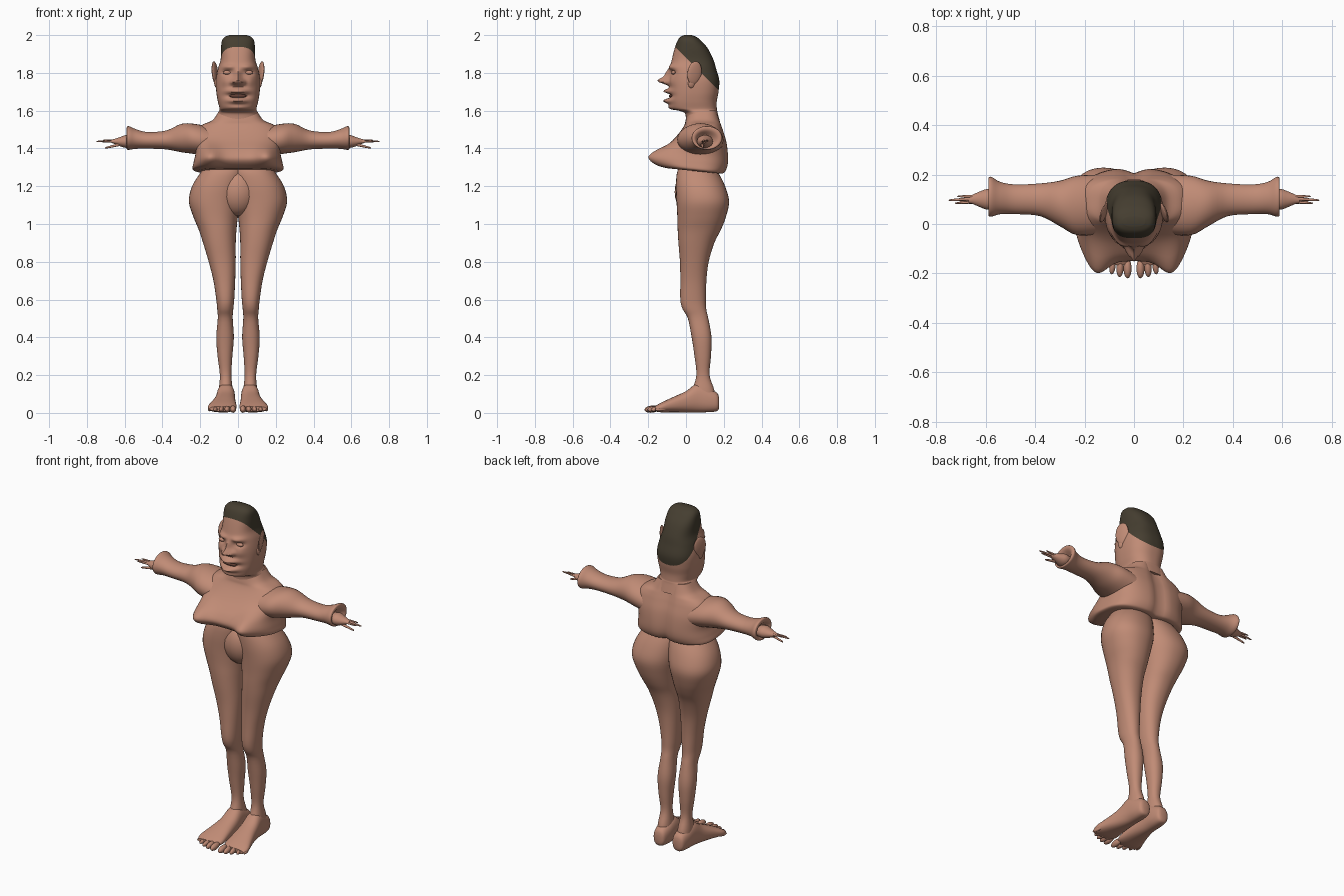
import bpy, bmesh, math
from mathutils import Vector, Matrix


def material(name, rgb):
    m = bpy.data.materials.new(name)
    m.diffuse_color = (*rgb, 1)
    return m


SKIN = material("skin", (0.53, 0.26, 0.18))
HAIR = material("dark hair", (0.06, 0.048, 0.03))
MOUTH = material("mouth dark", (0.12, 0.05, 0.035))


def finish(name, bm, mats, mirror):
    bmesh.ops.recalc_face_normals(bm, faces=bm.faces[:])
    me = bpy.data.meshes.new(name)
    for f in bm.faces:
        f.smooth = True
    bm.to_mesh(me)
    bm.free()
    me.set_sharp_from_angle(angle=math.radians(55))
    for m in mats:
        me.materials.append(m)
    ob = bpy.data.objects.new(name, me)
    bpy.context.collection.objects.link(ob)
    if mirror:
        ob.modifiers.new("mirror", 'MIRROR')
    return ob


def smooth_rows(rows, steps):
    """Catmull-Rom interpolation between the given sections."""
    out = []
    for i in range(len(rows) - 1):
        p = [rows[max(0, min(len(rows) - 1, i + k))] for k in (-1, 0, 1, 2)]
        for s in range(steps):
            t = s / steps
            out.append([0.5 * (2 * b + (c - a) * t + (2 * a - 5 * b + 4 * c - d) * t * t
                               + (3 * b - a - 3 * c + d) * t ** 3) for a, b, c, d in zip(*p)])
    return out + [list(rows[-1])]


def loft(name, rows, axis, mirror=False, steps=4, seg=32, expo=2.0, deform=None, hairline=None):
    """Rows are (position along axis, a min, a max, b min, b max)."""
    bm = bmesh.new()
    rings = []
    for t, a0, a1, b0, b1 in smooth_rows(rows, steps):
        ring = []
        for k in range(seg):
            w = 2 * math.pi * k / seg
            c, s = math.cos(w), math.sin(w)
            a = (a0 + a1) / 2 + (a1 - a0) / 2 * math.copysign(abs(c) ** (2 / expo), c)
            b = (b0 + b1) / 2 + (b1 - b0) / 2 * math.copysign(abs(s) ** (2 / expo), s)
            p = Vector({'x': (t, a, b), 'y': (a, t, b), 'z': (a, b, t)}[axis])
            if deform:
                deform(p)
            ring.append(bm.verts.new(p))
        rings.append(ring)
    for r, q in zip(rings, rings[1:]):
        for k in range(seg):
            j = (k + 1) % seg
            bm.faces.new((r[k], r[j], q[j], q[k]))
    bm.faces.new(rings[0])
    bm.faces.new(rings[-1])
    mats = [SKIN]
    if hairline:
        co, no = Vector(hairline[0]), Vector(hairline[1])
        bmesh.ops.bisect_plane(bm, geom=bm.verts[:] + bm.edges[:] + bm.faces[:],
                               plane_co=co, plane_no=no)
        for f in bm.faces:
            f.material_index = int((f.calc_center_median() - co).dot(no) > 0)
        mats.append(HAIR)
    return finish(name, bm, mats, mirror)


def ball(name, loc, size, rot=(0, 0, 0), mat=SKIN, mirror=True):
    bm = bmesh.new()
    bmesh.ops.create_uvsphere(bm, u_segments=24, v_segments=14, radius=1)
    turn = Matrix.Rotation(rot[2], 4, 'Z') @ Matrix.Rotation(rot[1], 4, 'Y') @ Matrix.Rotation(rot[0], 4, 'X')
    bm.transform(Matrix.Translation(loc) @ turn @ Matrix.Diagonal((*size, 1)))
    return finish(name, bm, [mat], mirror)


def gauss(v, mid, width):
    return math.exp(-((v - mid) / width) ** 2)


# Head: face relief as bumps (x, z, x width, z width, height)
FACE = [(0, 1.757, .02, .018, .06), (0, 1.79, .014, .03, .025), (.026, 1.75, .014, .013, .03),
        (0, 1.703, .05, .013, .037), (0, 1.652, .045, .014, .037), (0, 1.615, .05, .018, .014),
        (.05, 1.832, .035, .012, .014), (.058, 1.802, .025, .013, -.016),
        (.065, 1.755, .025, .025, .008), (0, 1.678, .05, .011, -.02)]


def face_relief(p):
    if p.y < 0:
        k = min(1, -p.y / 0.05)
        p.y -= k * sum(h * gauss(abs(p.x), x, sx) * gauss(p.z, z, sz) for x, z, sx, sz, h in FACE)


loft("head", [(z, -w, w, f, b) for z, w, f, b in [
    (1.54, .115, .0, .18), (1.585, .107, -.005, .168), (1.60, .10, -.035, .165),
    (1.612, .098, -.075, .163), (1.65, .107, -.085, .163), (1.70, .115, -.085, .172),
    (1.76, .117, -.085, .176), (1.82, .107, -.085, .16), (1.87, .092, -.075, .145),
    (1.93, .09, -.06, .115), (1.97, .085, -.045, .08), (1.99, .07, -.03, .055),
    (2.0, .045, -.01, .03)]], 'z', steps=7, seg=96, expo=2.5, deform=face_relief,
    hairline=((0, 0, 1.88), (0, .7071, .7071)))

ball("eye", (.058, -.066, 1.802), (.022, .012, .011))
ball("mouth", (0, -.078, 1.678), (.045, .012, .011), mat=MOUTH, mirror=False)
ball("ear", (.122, .045, 1.80), (.011, .04, .062), (-.1, .12, .35))
ball("ear_lobe", (.115, .03, 1.745), (.010, .02, .026), (0, .1, .3))


# Torso: boxy chest with two forward points and a spine groove
def chest_relief(p):
    if p.y < 0.05:
        k = min(1, (0.05 - p.y) / 0.1)
        p.y -= k * .07 * gauss(abs(p.x), .155, .06) * gauss(p.z, 1.335, .07)
    elif p.y > 0.1:
        p.y -= .02 * gauss(p.x, 0, .035)
    p.z -= .1 * p.y * max(0, min(1, (1.5 - p.z) / .12))


loft("torso", [(z, -w, w, f, b) for z, w, f, b in [
    (1.285, .215, -.07, .19), (1.295, .24, -.12, .207), (1.33, .235, -.15, .222),
    (1.38, .225, -.125, .225), (1.44, .23, -.07, .217), (1.49, .225, -.03, .2),
    (1.525, .19, -.008, .188), (1.55, .135, -.002, .18), (1.60, .10, .01, .165)]],
    'z', steps=5, seg=80, expo=2.8, deform=chest_relief)

# Arm with a flared cuff and a recessed end
loft("arm", [(x, y - ry, y + ry, z - rz, z + rz) for x, y, z, ry, rz in [
    (.13, .08, 1.43, .12, .08), (.23, .075, 1.45, .12, .08), (.30, .083, 1.455, .092, .075),
    (.38, .098, 1.445, .066, .05), (.48, .1, 1.443, .06, .044), (.54, .105, 1.45, .065, .052),
    (.575, .11, 1.455, .08, .062), (.588, .11, 1.455, .077, .06), (.586, .108, 1.45, .06, .045),
    (.56, .1, 1.44, .035, .03)]], 'x', mirror=True)

# Hand, fingers and thumb
loft("hand", [(x, y - ry, y + ry, z - rz, z + rz) for x, y, z, ry, rz in [
    (.55, .1, 1.435, .035, .028), (.59, .1, 1.437, .042, .034), (.62, .1, 1.436, .033, .026),
    (.65, .1, 1.437, .02, .015), (.67, .098, 1.438, .012, .008)]], 'x', mirror=True)
for i, (x0, y0, z0, x1, y1, z1, r) in enumerate([
        (.63, .104, 1.44, .75, .096, 1.437, .008), (.63, .09, 1.436, .725, .084, 1.437, .007),
        (.63, .112, 1.44, .715, .112, 1.444, .007), (.61, .085, 1.425, .705, .09, 1.402, .009)]):
    loft("thumb" if i == 3 else "finger", [
        (x0 + (x1 - x0) * t, y0 + (y1 - y0) * t - r * k, y0 + (y1 - y0) * t + r * k,
         z0 + (z1 - z0) * t - r * k, z0 + (z1 - z0) * t + r * k)
        for t, k in ((0, 1), (.5, .75), (.9, .5), (1, .15))], 'x', mirror=True, seg=12)

# Leg with hip and buttock
loft("leg", [
    (1.31, -.04, .17, -.03, .14), (1.27, -.04, .20, -.048, .172), (1.20, -.03, .243, -.053, .207),
    (1.12, -.015, .26, -.05, .228), (1.04, .0, .237, -.046, .212), (.97, .008, .208, -.044, .185),
    (.90, .012, .185, -.04, .15), (.80, .012, .155, -.032, .12), (.70, .015, .13, -.03, .108),
    (.60, .02, .115, -.03, .105), (.55, .025, .11, -.018, .107), (.50, .028, .107, .01, .118),
    (.40, .022, .115, .03, .135), (.30, .03, .108, .045, .132), (.20, .035, .096, .055, .125),
    (.12, .028, .102, .035, .15), (.04, .025, .105, .03, .16)], 'z', mirror=True, seg=40, expo=2.2)
ball("belly", (0, .04, 1.17), (.11, .1, .13), mirror=False)

# Foot and toes
loft("foot", [
    (.176, .045, .08, .03, .075), (.165, .027, .098, .01, .105), (.12, .018, .107, .004, .13),
    (.06, .016, .112, .003, .155), (0, .014, .122, .003, .115), (-.07, .01, .142, .003, .083),
    (-.13, .008, .16, .003, .055), (-.165, .02, .15, .008, .035)], 'y', mirror=True, expo=2.4)
for i in range(5):
    r = .019 - .002 * i
    ball("toe", (.026 + .0305 * i, -.18 + .006 * i * i / 2, .02), (r * .85, .04 - .002 * i, r),
         (.1, 0, .05 * i))
